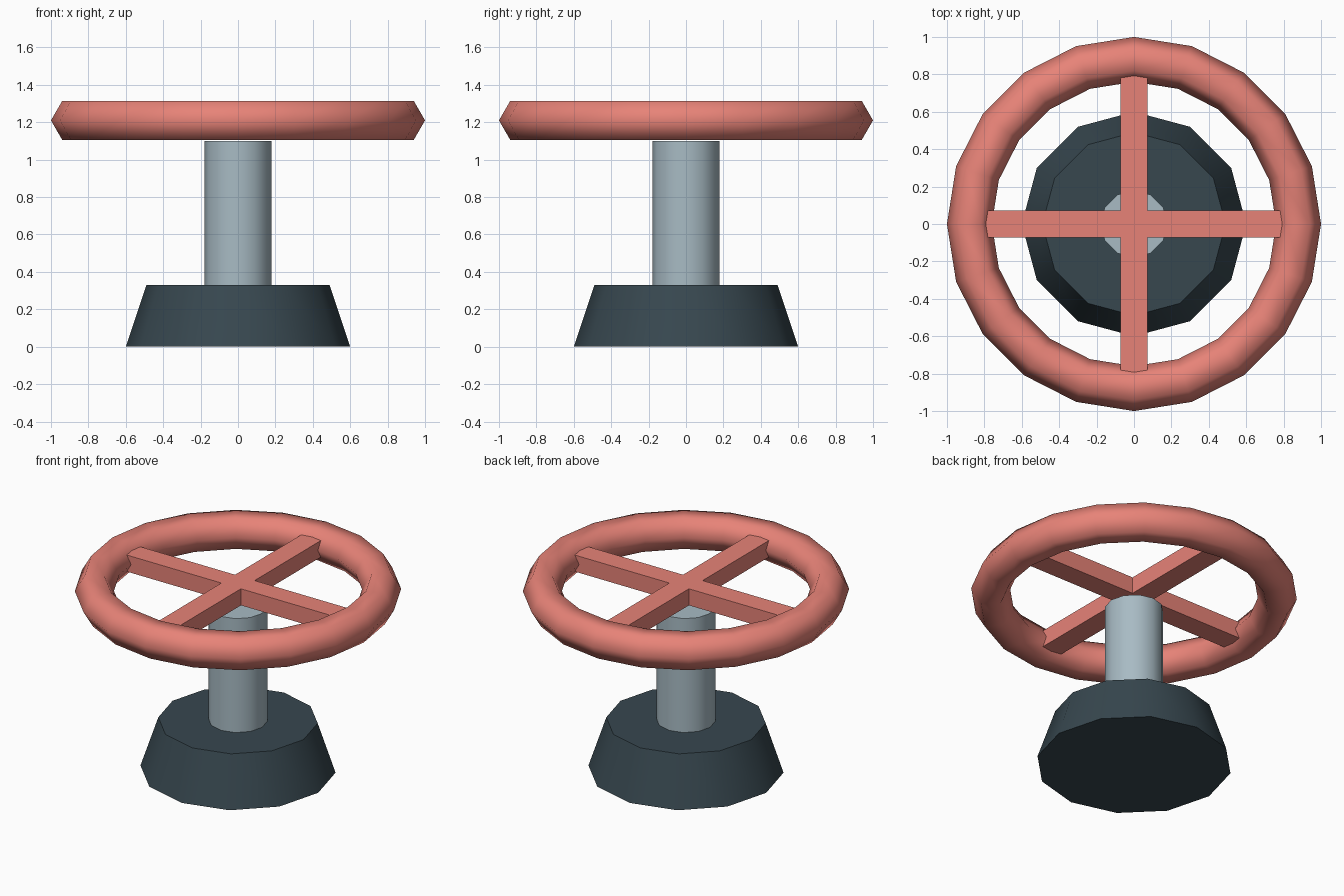
import bpy
import math

if "Cube" in bpy.data.objects:
    bpy.data.objects.remove(bpy.data.objects["Cube"])


def material(name, rgb):
    lin = [(c / 255 / 12.92) if c <= 10 else ((c / 255 + 0.055) / 1.055) ** 2.4 for c in rgb]
    m = bpy.data.materials.new(name)
    m.diffuse_color = (*lin, 1)
    m.use_nodes = True
    m.node_tree.nodes["Principled BSDF"].inputs["Base Color"].default_value = m.diffuse_color
    return m


coral = material("coral red", (250, 142, 130))
steel = material("light steel", (168, 187, 196))
slate = material("dark slate", (55, 71, 79))


def finish(name, mat, angle=None):
    ob = bpy.context.object
    ob.name = name
    ob.data.materials.append(mat)
    if angle:
        bpy.ops.object.shade_smooth_by_angle(angle=math.radians(angle))
    return ob


def frustum(name, r1, r2, z0, z1, mat):
    bpy.ops.mesh.primitive_cone_add(vertices=12, radius1=r1, radius2=r2, depth=z1 - z0,
                                    location=(0, 0, (z0 + z1) / 2))
    return finish(name, mat, 40)


# Tapered base and upright column
frustum("base", 0.60, 0.49, 0, 0.33, slate)
frustum("column", 0.18, 0.18, 0.33, 1.10, steel)

# Wheel rim with hexagonal section
RIM_Z = 1.21
bpy.ops.mesh.primitive_torus_add(major_segments=20, minor_segments=6, major_radius=0.88,
                                 minor_radius=0.12, location=(0, 0, RIM_Z))
finish("wheel_rim", coral, 80)

# Crossed spokes, ends buried in the rim
for name, size in (("spoke_x", (1.70, 0.146, 0.112)), ("spoke_y", (0.146, 1.70, 0.112))):
    bpy.ops.mesh.primitive_cube_add(size=1, location=(0, 0, RIM_Z))
    bpy.context.object.scale = size
    bpy.ops.object.transform_apply(location=False, rotation=False, scale=True)
    finish(name, coral)
